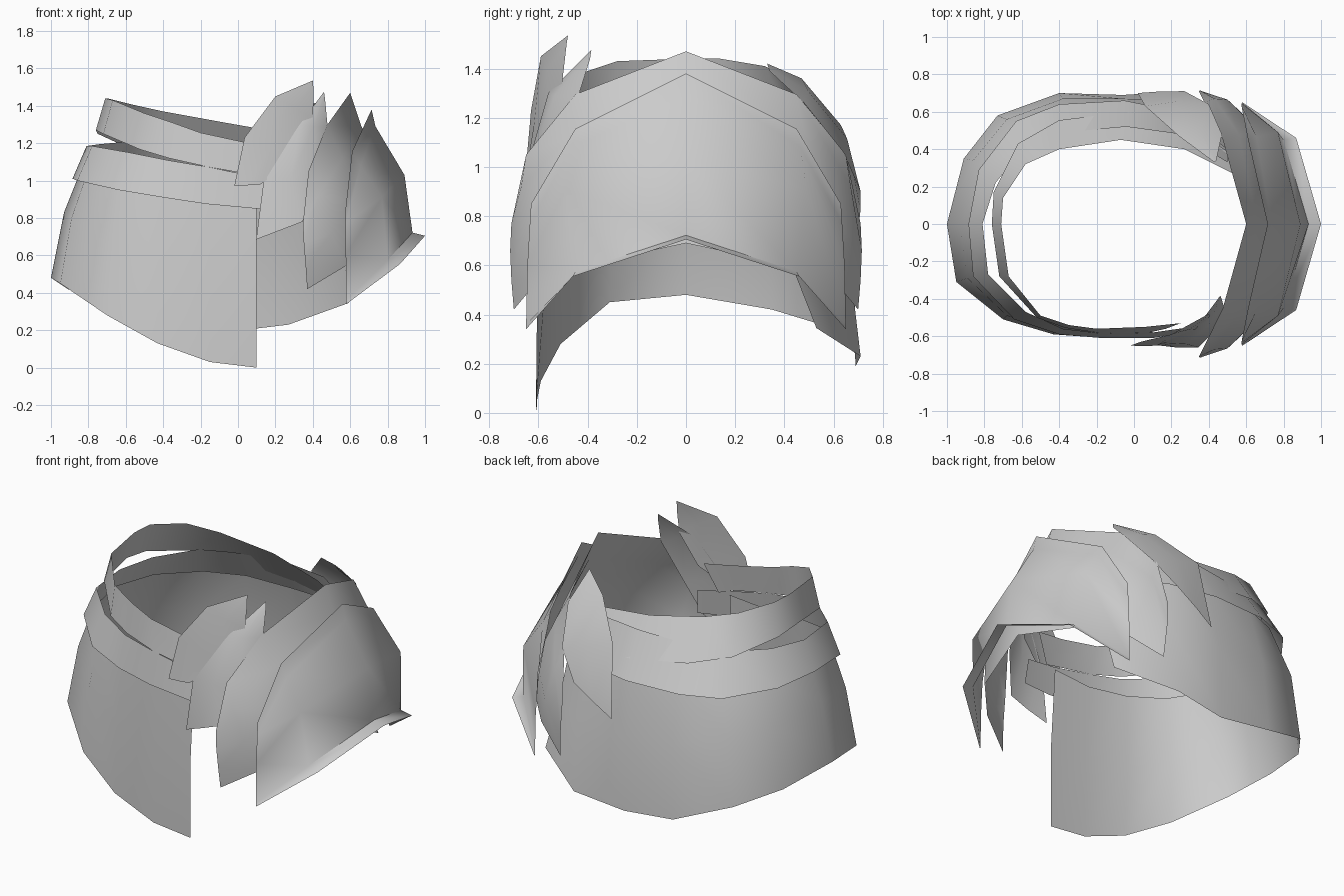
import bpy
import bmesh
import math

cube = bpy.data.objects.get("Cube")
if cube:
    bpy.data.objects.remove(cube, do_unlink=True)

grey = bpy.data.materials.new("steel grey")
grey.use_nodes = True
grey.diffuse_color = (0.6, 0.6, 0.6, 1)
grey.node_tree.nodes["Principled BSDF"].inputs["Base Color"].default_value = (0.6, 0.6, 0.6, 1)


def sheet(name, rows):
    """Skin a thin metal sheet over rows holding equal numbers of points."""
    bm = bmesh.new()
    grid = [[bm.verts.new(p) for p in row] for row in rows]
    for a, b in zip(grid, grid[1:]):
        for i in range(len(a) - 1):
            bm.faces.new((a[i], b[i], b[i + 1], a[i + 1]))
    bmesh.ops.recalc_face_normals(bm, faces=bm.faces)
    mesh = bpy.data.meshes.new(name)
    bm.to_mesh(mesh)
    bm.free()
    obj = bpy.data.objects.new(name, mesh)
    bpy.context.collection.objects.link(obj)
    mesh.materials.append(grey)
    bpy.ops.object.select_all(action='DESELECT')
    obj.select_set(True)
    bpy.context.view_layer.objects.active = obj
    bpy.ops.object.shade_smooth_by_angle(angle=math.radians(60))


def arch(name, half_rows):
    """Mirror half rows (centre outwards) from back to front."""
    sheet(name, [[(x, -y, z) for x, y, z in reversed(r[1:])] + r for r in half_rows])


# Main wrap, open on the side plates: front end, round the side, to the back
sheet("main_wrap", [
    [(.1, -.605, 0), (-.15, -.61, .03), (-.43, -.59, .13), (-.7, -.51, .28),
     (-.95, -.31, .45), (-1, 0, .48), (-.91, .35, .42), (-.73, .58, .35),
     (-.4, .7, .23), (-.06, .69, .19), (.27, .71, .23), (.59, .53, .345)],
    [(.1, -.605, .5), (-.15, -.605, .5), (-.43, -.57, .55), (-.68, -.49, .66),
     (-.89, -.29, .8), (-.93, 0, .83), (-.86, .34, .8), (-.68, .56, .75),
     (-.38, .67, .68), (-.06, .67, .65), (.27, .66, .65), (.57, .43, .6)],
    [(.1, -.57, 1.0), (-.15, -.57, .98), (-.4, -.54, 1.0), (-.62, -.46, 1.03),
     (-.8, -.27, 1.06), (-.83, 0, 1.08), (-.77, .28, 1.06), (-.58, .49, 1.05),
     (-.35, .58, 1.05), (-.05, .59, 1.05), (.27, .53, 1.08), (.53, .3, 1.12)],
])

# Two collar bands stacked above it, their front ends tucked under the plates
sheet("lower_band", [
    [(.32, -.57, .83), (.1, -.61, .85), (-.17, -.61, .875), (-.4, -.59, .91),
     (-.64, -.51, .95), (-.86, -.28, 1.0), (-.885, 0, 1.01), (-.83, .29, 1.0),
     (-.63, .55, .98), (-.4, .64, .98), (-.05, .66, .98), (.25, .6, .98), (.5, .4, .98)],
    [(.31, -.55, .98), (.1, -.58, 1.02), (-.17, -.585, 1.075), (-.38, -.56, 1.11),
     (-.58, -.47, 1.15), (-.78, -.27, 1.185), (-.81, 0, 1.185), (-.74, .22, 1.195),
     (-.57, .43, 1.21), (-.38, .49, 1.22), (-.04, .52, 1.24), (.25, .48, 1.24), (.5, .33, 1.22)],
])
sheet("upper_band", [
    [(.17, -.56, 1.0), (.08, -.58, 1.03), (-.17, -.585, 1.075), (-.37, -.555, 1.12),
     (-.52, -.5, 1.165), (-.72, -.28, 1.25), (-.76, 0, 1.27), (-.75, .17, 1.25),
     (-.62, .43, 1.19), (-.4, .555, 1.14), (-.03, .6, 1.09), (.25, .56, 1.07), (.51, .38, 1.05)],
    [(.25, -.53, 1.17), (.06, -.55, 1.2), (-.2, -.56, 1.256), (-.35, -.54, 1.31),
     (-.5, -.49, 1.36), (-.67, -.28, 1.43), (-.71, 0, 1.44), (-.7, .14, 1.44),
     (-.58, .32, 1.41), (-.4, .4, 1.37), (-.07, .45, 1.31), (.27, .4, 1.25), (.53, .27, 1.22)],
])

# Outer arched plate with a flared lip
arch("outer_arch_plate", [
    [(.714, 0, 1.38), (.61, .45, 1.155), (.575, .63, .85)],
    [(.735, 0, 1.29), (.655, .465, 1.08), (.575, .635, .77)],
    [(.89, 0, 1.03), (.77, .49, .91), (.576, .645, .6)],
    [(.933, 0, .722), (.80, .45, .575), (.578, .65, .36)],
    [(1.0, 0, .705), (.867, .46, .555), (.58, .65, .34)],
])

# Inner arched plate tucked beneath it
arch("inner_arch_plate", [
    [(.6, 0, 1.47), (.475, .45, 1.295), (.377, .65, 1.05), (.347, .71, .77)],
    [(.66, 0, 1.29), (.56, .48, 1.12), (.43, .67, .92), (.352, .715, .66)],
    [(.79, 0, 1.03), (.67, .5, .88), (.5, .665, .72), (.362, .71, .54)],
    [(.85, 0, .69), (.74, .42, .6), (.57, .6, .54), (.37, .7, .42)],
])


def lame(name, left, right, bulge):
    """Pointed overlapping plate: two edges with a centre line bowed in the middle."""
    centre = [((a[0] + b[0]) / 2, (a[1] + b[1]) / 2 + bulge * f, (a[2] + b[2]) / 2)
              for a, b, f in zip(left, right, (0, 1, 1, .2))]
    sheet(name, [left, centre, right])


# Small pointed plates closing the front and back
lame("front_plate_upper",
     [(.4, -.48, 1.535), (.2, -.59, 1.45), (.035, -.63, 1.23), (-.02, -.65, .97)],
     [(.405, -.49, 1.47), (.4, -.505, 1.33), (.32, -.575, 1.12), (.12, -.65, .98)], -.015)
lame("front_plate_lower",
     [(.46, -.385, 1.475), (.33, -.56, 1.3), (.14, -.635, 1.02), (.097, -.645, .685)],
     [(.465, -.39, 1.44), (.48, -.44, 1.28), (.425, -.58, 1.0), (.345, -.66, .78)], -.035)
lame("back_plate",
     [(.43, .33, 1.42), (.24, .47, 1.36), (.06, .63, 1.17), (.02, .7, .74)],
     [(.44, .34, 1.39), (.47, .48, 1.26), (.4, .64, 1.06), (.27, .71, .9)], .02)
